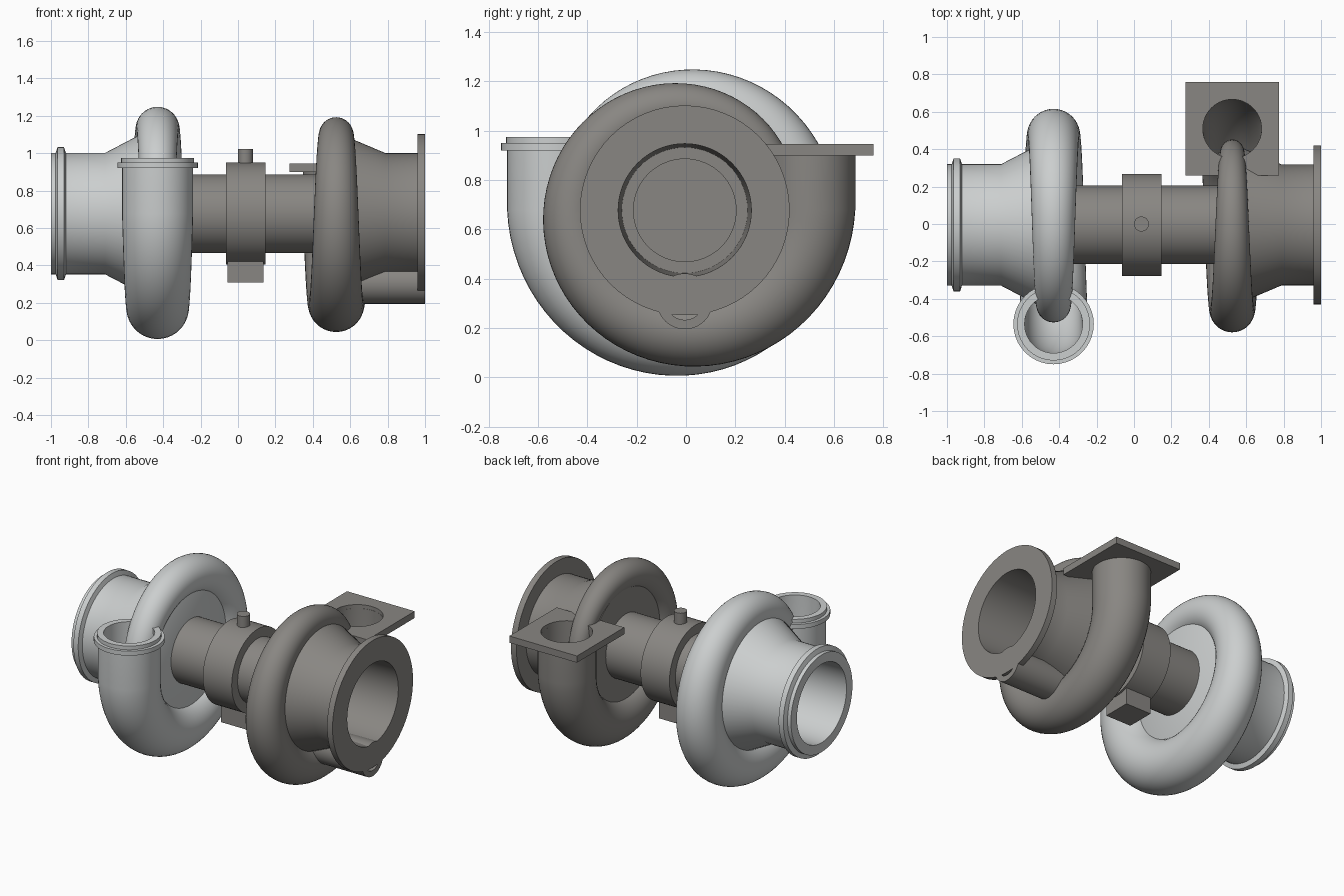
import bpy, bmesh, math
from mathutils import Vector

if "Cube" in bpy.data.objects:
    bpy.data.objects.remove(bpy.data.objects["Cube"])

AY, AZ = -0.005, 0.677      # main shaft axis
SEG = 64


def material(name, rgb):
    m = bpy.data.materials.new(name)
    m.diffuse_color = (*rgb, 1)
    m.use_nodes = True
    m.node_tree.nodes["Principled BSDF"].inputs["Base Color"].default_value = m.diffuse_color
    return m


light = material("cast aluminium grey", (0.60, 0.62, 0.62))
dark = material("cast iron grey", (0.25, 0.24, 0.225))


def skin(name, rings, mat, closed=False):
    """Join equal-length rings of points with quads; cap the ends unless closed."""
    bm = bmesh.new()
    vs = [[bm.verts.new(p) for p in r] for r in rings]
    n = len(vs[0])
    pairs = list(zip(vs, vs[1:])) + ([(vs[-1], vs[0])] if closed else [])
    for a, b in pairs:
        for i in range(n):
            j = (i + 1) % n
            bm.faces.new((a[i], a[j], b[j], b[i]))
    if not closed:
        bm.faces.new(vs[0])
        bm.faces.new(vs[-1])
    bmesh.ops.recalc_face_normals(bm, faces=bm.faces)
    me = bpy.data.meshes.new(name)
    bm.to_mesh(me)
    bm.free()
    me.materials.append(mat)
    ob = bpy.data.objects.new(name, me)
    bpy.context.collection.objects.link(ob)
    bpy.ops.object.select_all(action='DESELECT')
    ob.select_set(True)
    bpy.context.view_layer.objects.active = ob
    bpy.ops.object.shade_smooth_by_angle(angle=math.radians(30))
    return ob


def circle(c, u, v, r, n=SEG):
    return [c + r * (math.cos(t) * u + math.sin(t) * v)
            for t in (2 * math.pi * i / n for i in range(n))]


X, Y, Z = Vector((1, 0, 0)), Vector((0, 1, 0)), Vector((0, 0, 1))


def lathe(name, profile, mat, y=AY, z=AZ, closed=False):
    """Turn an (x, radius) profile around a line parallel to x."""
    return skin(name, [circle(Vector((x, y, z)), Y, Z, r) for x, r in profile], mat, closed)


def volute(name, x, side, inner, r0, r1, bore, neck, mat):
    """Hollow upright outlet (neck = z, radius from the top) running into a shrinking scroll."""
    def ring(a, scale=1.0):
        r = r0 + (r1 - r0) * a / (2 * math.pi)
        radial = Vector((0, side * math.cos(a), -math.sin(a)))
        return circle(Vector((x, AY, AZ)) + radial * (inner + r), X, radial, r * scale, 40)

    def upright(z, r):
        return circle(Vector((x, AY + side * (inner + r0), z)), X, Y * side, r, 40)

    k = bore / r0
    bore_rings = [ring(math.pi * i / 36, k) for i in range(24, -1, -1)]
    scroll = [ring(2 * math.pi * i / 80) for i in range(81)]
    rings = bore_rings + [upright(neck[0][0], bore)]
    rings += [upright(z, r) for z, r in neck] + scroll
    return skin(name, rings, mat)


# Compressor side
volute("compressor_scroll", -0.43, -1, 0.34, 0.19, 0.09, 0.155,
       [(0.975, 0.195), (0.95, 0.195), (0.95, 0.215), (0.92, 0.215), (0.92, 0.19)], light)
lathe("compressor_inlet",
      [(-0.40, 0.25), (-1.0, 0.262), (-1.0, 0.325), (-0.975, 0.325), (-0.965, 0.355),
       (-0.93, 0.355), (-0.92, 0.325), (-0.71, 0.325), (-0.49, 0.44), (-0.43, 0.44),
       (-0.345, 0.40)][:-1] + [(-0.35, 0.40), (-0.345, 0.39)], light)

# Turbine side
volute("turbine_scroll", 0.525, 1, 0.335, 0.178, 0.06, 0.157, [(0.92, 0.178)], dark)
lathe("turbine_outlet",
      [(0.46, 0.255), (1.0, 0.27), (1.0, 0.425), (0.96, 0.425), (0.96, 0.323),
       (0.79, 0.323), (0.56, 0.42), (0.50, 0.42), (0.45, 0.385)], dark)
lathe("bypass_pipe", [(0.60, 0.113), (1.0, 0.113), (1.0, 0.075), (0.60, 0.075)],
      dark, z=0.308, closed=True)


# Square mounting plate with a round opening
def plate_ring(z, square):
    pts = []
    for i in range(SEG):
        t = 2 * math.pi * i / SEG
        c, s = math.cos(t), math.sin(t)
        r = 0.25 / max(abs(c), abs(s)) if square else 0.157
        pts.append(Vector((0.525 + r * c, 0.509 + r * s, z)))
    return pts


skin("turbine_mounting_plate",
     [plate_ring(z, q) for z, q in ((0.90, True), (0.945, True), (0.945, False), (0.90, False))],
     dark, closed=True)

# Bearing housing between the two sides
lathe("bearing_housing",
      [(-0.37, 0.21), (-0.065, 0.21), (-0.065, 0.273), (0.148, 0.273), (0.148, 0.21),
       (0.47, 0.21)], dark)
skin("oil_inlet", [circle(Vector((0.04, 0, z)), X, Y, 0.04, 32) for z in (0.85, 1.022)], dark)
skin("oil_drain_block",
     [[Vector((0.04 + sx * 0.095, AY + sy * 0.095, z))
       for sx, sy in ((-1, -1), (1, -1), (1, 1), (-1, 1))] for z in (0.31, 0.55)], dark)
